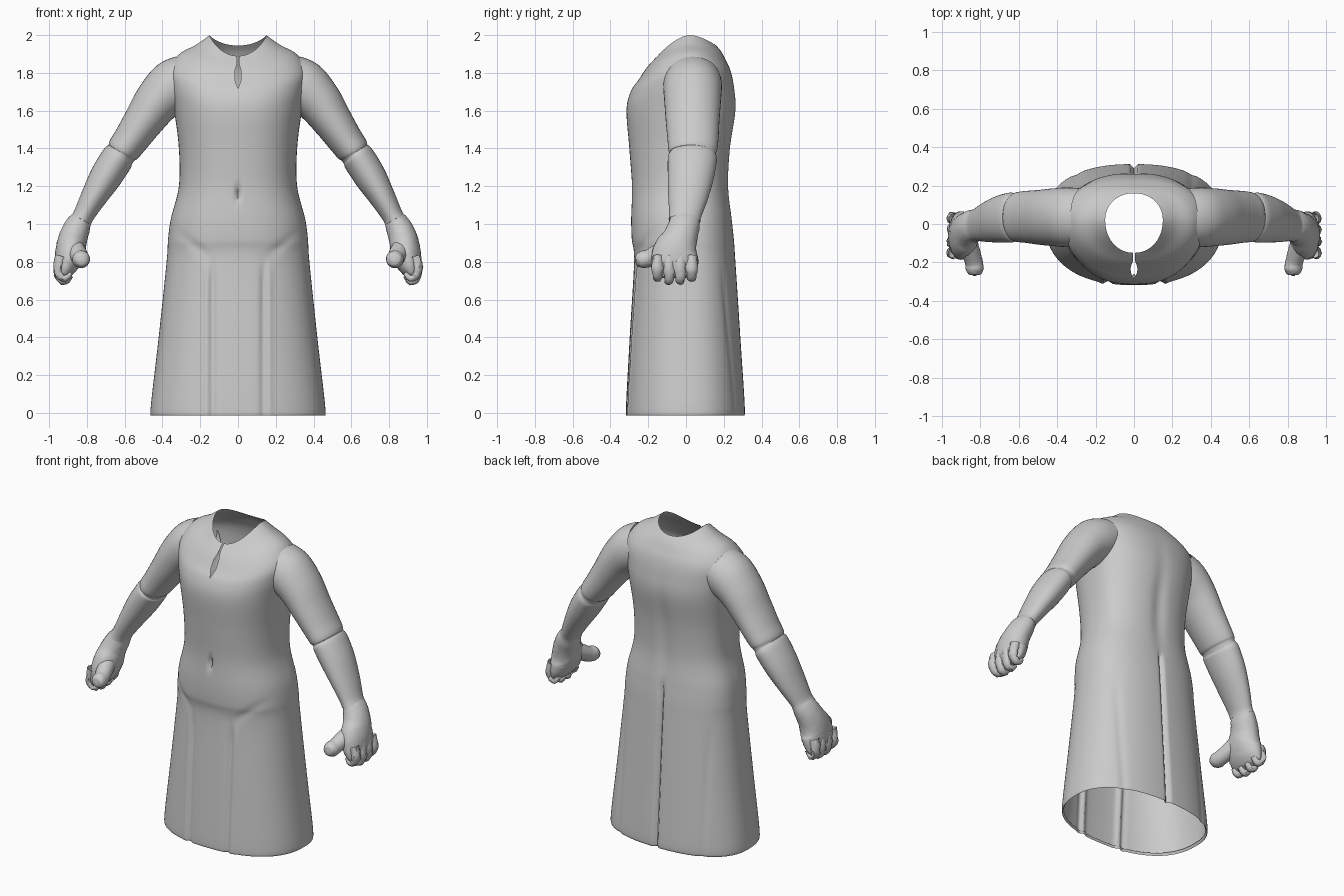
import bpy, bmesh, math, random
from mathutils import Vector

random.seed(4)
if "Cube" in bpy.data.objects:
    bpy.data.objects.remove(bpy.data.objects["Cube"])

grey = bpy.data.materials.new("plain grey cloth")
grey.use_nodes = True
grey.diffuse_color = (0.6, 0.6, 0.6, 1)
grey.node_tree.nodes["Principled BSDF"].inputs["Base Color"].default_value = grey.diffuse_color


def spline(keys, steps):
    """Smooth interpolation through rows of numbers."""
    out = []
    for i in range(len(keys) - 1):
        p0, p1, p2, p3 = (keys[min(max(i + k, 0), len(keys) - 1)] for k in (-1, 0, 1, 2))
        for s in range(steps):
            t = s / steps
            out.append([b + 0.5 * t * (c - a + t * (2*a - 5*b + 4*c - d + t * (3*(b - c) + d - a)))
                        for a, b, c, d in zip(p0, p1, p2, p3)])
    return out + [list(keys[-1])]


def make_object(name, rows, cap=False, angle=50):
    """Skin a list of vertex rows, first and last column meeting."""
    bm = bmesh.new()
    grid = [[bm.verts.new(p) for p in row] for row in rows]
    for a, b in zip(grid, grid[1:]):
        for i in range(len(a) - 1):
            bm.faces.new((a[i], a[i + 1], b[i + 1], b[i]))
    if cap:
        bm.faces.new(grid[-1][:-1])
    bmesh.ops.remove_doubles(bm, verts=bm.verts, dist=0.0004)
    bmesh.ops.recalc_face_normals(bm, faces=bm.faces)
    mesh = bpy.data.meshes.new(name)
    bm.to_mesh(mesh)
    bm.free()
    mesh.materials.append(grey)
    obj = bpy.data.objects.new(name, mesh)
    bpy.context.collection.objects.link(obj)
    bpy.ops.object.select_all(action='DESELECT')
    obj.select_set(True)
    bpy.context.view_layer.objects.active = obj
    bpy.ops.object.shade_smooth_by_angle(angle=math.radians(angle))
    return obj


def bump(v, centre, width):
    return math.exp(-((v - centre) / width) ** 2)


def ramp(v, a, b):
    t = min(max((v - a) / (b - a), 0), 1)
    return t * t * (3 - 2 * t)


# Robe body: side, front and back heights, half width, front depth, back depth
body_keys = [
    (0, 0, 0, .45, -.31, .30),
    (.02, .02, .02, .463, -.318, .312),
    (.4, .4, .4, .42, -.298, .288),
    (.8, .8, .8, .378, -.275, .262),
    (.92, .92, .92, .37, -.287, .254),
    (1.03, 1.03, 1.03, .355, -.29, .243),
    (1.2, 1.2, 1.2, .313, -.286, .226),
    (1.4, 1.4, 1.4, .313, -.3, .236),
    (1.6, 1.6, 1.6, .338, -.315, .264),
    (1.72, 1.7, 1.72, .36, -.293, .256),
    (1.82, 1.765, 1.81, .365, -.25, .237),
    (1.9, 1.825, 1.87, .31, -.21, .21),
    (1.95, 1.865, 1.915, .22, -.175, .185),
    (2.0, 1.89, 1.945, .15, -.15, .16),
]
COLS = 240
MID_Y = 0.02
rows = []
for zs, zf, zb, rx, yf, yb in spline(body_keys, 7):
    row = []
    for i in range(COLS + 1):
        a = 2 * math.pi * i / COLS
        s, c = math.sin(a), math.cos(a)
        power = 2 / (2.35 - 0.25 * ramp(zs, 1.75, 2))
        x = rx * math.copysign(abs(s) ** power, s)
        depth = (MID_Y - yf) if c > 0 else (yb - MID_Y)
        y = MID_Y - depth * math.copysign(abs(c) ** power, c)
        z = zs + ((zf if c > 0 else zb) - zs) * abs(c) ** 1.6
        if c > 0:
            # Front pleats, waist crease and navel
            skirt = 1 - ramp(zs, .7, .82)
            y += .014 * skirt * bump(abs(x), .135, .016)
            y -= .006 * skirt * bump(abs(x), .165, .016)
            crease = .82 + .75 * max(abs(x) - .14, 0)
            y += .007 * bump(z, crease, .03) * bump(abs(x), .22, .1)
            y += .03 * bump(x, 0, .012) * bump(z, 1.165, .035)
            # Keyhole slit below the neck
            if i in (0, 1, COLS - 1, COLS):
                gap = .017 * ramp(z, 1.71, 1.77) * (1 - .75 * ramp(z, 1.8, 1.86))
                side = 1 if i < 2 else -1
                x += side * gap * (1 if i in (0, COLS) else .6)
        else:
            # Back seam, spine hollow and side fold
            y -= .022 * bump(x, 0, .011) * (1 - ramp(zs, .96, 1.06))
            y -= .012 * bump(x, 0, .045) * bump(zs, 1.35, .28)
            y -= .006 * bump(abs(x), .3, .02) * (1 - ramp(zs, .6, .85))
        row.append((x, y, z))
    rows.append(row)
make_object("robe_body", rows, angle=70)


def tube(name, keys, side, steps=7, cols=40, rough=0.0, cap=True):
    """Tube along x, y, z points with in-plane and y radii."""
    pts = spline(keys, steps)
    rows = []
    for j, (x, y, z, ru, rv) in enumerate(pts):
        a, b = pts[max(j - 1, 0)], pts[min(j + 1, len(pts) - 1)]
        d = Vector((b[0] - a[0], b[1] - a[1], b[2] - a[2])).normalized()
        u = Vector((-d.z, 0, d.x)).normalized()
        v = d.cross(u)
        ring = []
        for i in range(cols):
            t = 2 * math.pi * i / cols
            k = 1 + random.uniform(-rough, rough)
            p = Vector((x, y, z)) + k * (u * ru * math.cos(t) + v * rv * math.sin(t))
            ring.append((side * p.x, p.y, p.z))
        rows.append(ring + ring[:1])
    return make_object(name, rows, cap)


# Sleeve with elbow and wrist creases: x, y, z, in-plane radius, y radius
sleeve_keys = [
    (.27, .035, 1.765, .135, .15),
    (.345, .035, 1.725, .142, .155),
    (.425, .035, 1.65, .124, .15),
    (.5, .035, 1.545, .106, .142),
    (.565, .037, 1.45, .094, .135),
    (.605, .036, 1.395, .088, .13),
    (.62, .036, 1.372, .079, .122),
    (.64, .034, 1.345, .087, .13),
    (.7, .025, 1.25, .085, .122),
    (.765, .01, 1.14, .069, .105),
    (.815, -.004, 1.05, .056, .086),
    (.832, -.008, 1.018, .058, .084),
]
hand_keys = [
    (.82, -.006, 1.04, .05, .078),
    (.845, -.01, .995, .067, .083),
    (.872, -.03, .93, .075, .092),
    (.888, -.055, .86, .078, .118),
    (.905, -.06, .79, .066, .125),
    (.922, -.06, .735, .04, .11),
    (.925, -.06, .715, .015, .07),
]
thumb_keys = [
    (.88, -.06, .9, .05, .05),
    (.855, -.13, .855, .05, .05),
    (.835, -.195, .82, .046, .046),
    (.83, -.235, .812, .047, .045),
    (.83, -.262, .81, .032, .03),
    (.83, -.27, .81, .008, .008),
]
for side, label in ((1, "left"), (-1, "right")):
    tube(label + "_sleeve", sleeve_keys, side)
    tube(label + "_hand", hand_keys, side, 5, 32, .015)
    tube(label + "_thumb", thumb_keys, side, 4, 20, .02)
    # Curled, ragged fingertips
    for n in range(4):
        y = -.15 + .06 * n
        low = .015 * abs(n - 1.5)
        finger = [(.935, y, .83, .03, .03), (.95, y, .77, .027, .032),
                  (.945, y, .71 + low, .022, .026), (.915, y, .69 + low, .02, .022),
                  (.885, y, .72 + low, .012, .014)]
        tube(f"{label}_finger_{n + 1}", finger, side, 3, 10, .16)
